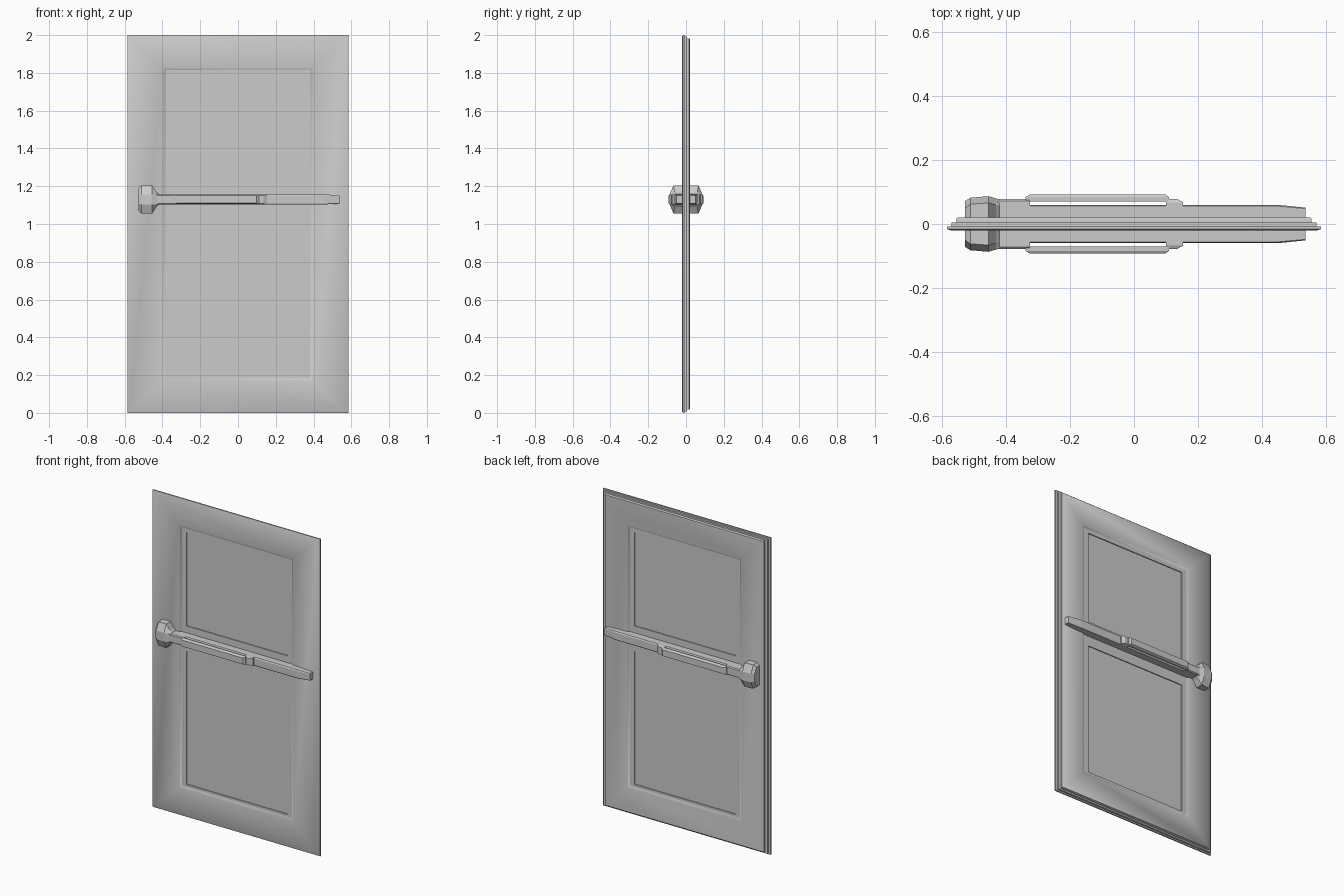
import bpy, bmesh, math

if "Cube" in bpy.data.objects:
    bpy.data.objects.remove(bpy.data.objects["Cube"])

ZC = 1.13  # height of the handle axis


def finish(bm, name, smooth=False):
    bmesh.ops.recalc_face_normals(bm, faces=bm.faces)
    me = bpy.data.meshes.new(name)
    bm.to_mesh(me)
    bm.free()
    ob = bpy.data.objects.new(name, me)
    bpy.context.collection.objects.link(ob)
    if smooth:
        bpy.context.view_layer.objects.active = ob
        ob.select_set(True)
        bpy.ops.object.shade_smooth_by_angle(angle=math.radians(50))
        ob.select_set(False)
    return ob


def loft(bm, sections, caps=True, closed=False):
    """Bridge equal-sized point loops; cap the ends or join last to first."""
    rings = [[bm.verts.new(p) for p in s] for s in sections]
    pairs = list(zip(rings, rings[1:]))
    if closed:
        pairs.append((rings[-1], rings[0]))
    for a, b in pairs:
        n = len(a)
        for i in range(n):
            bm.faces.new((a[i], a[(i + 1) % n], b[(i + 1) % n], b[i]))
    if caps and not closed:
        bm.faces.new(rings[0])
        bm.faces.new(rings[-1])


def rect(hx, z0, z1, y):
    return [(-hx, y, z0), (hx, y, z0), (hx, y, z1), (-hx, y, z1)]


def octagon(x, w, wt, h, hm):
    """Cross-section in yz: half width w, half width at top wt, half heights h and hm."""
    pts = [(w, hm), (wt, h), (-wt, h), (-w, hm), (-w, -hm), (-wt, -h), (wt, -h), (w, -hm)]
    return [(x, y, ZC + z) for y, z in pts]


# door frame: stepped rim outside, sloped moulding inside
bm = bmesh.new()
opening = (0.385, 0.185, 1.815)
mould = (0.40, 0.17, 1.83)
rim = [(0.012, -0.02), (0.0, -0.016), (0.0, -0.008), (0.014, -0.008),
       (0.014, 0.005), (0.03, 0.005), (0.03, 0.017), (0.034, 0.02)]
rings = [rect(*opening, -0.010), rect(*mould, -0.02)]
for d, y in rim:
    rings.append(rect(0.585 - d, d * 0.6, 2 - d * 0.6, y))
rings += [rect(*mould, 0.02), rect(*opening, 0.010)]
loft(bm, rings, closed=True)
finish(bm, "door_frame", True)

# recessed panel surround with two openings
bm = bmesh.new()
xs = [-0.385, -0.352, 0.352, 0.385]
zs = [0.185, 0.20, 1.04, 1.20, 1.79, 1.815]
grid = [[bm.verts.new((x, -0.010, z)) for z in zs] for x in xs]
for i in range(3):
    for j in range(5):
        if not (i == 1 and j in (1, 3)):
            bm.faces.new((grid[i][j], grid[i + 1][j], grid[i + 1][j + 1], grid[i][j + 1]))
ext = bmesh.ops.extrude_face_region(bm, geom=bm.faces[:], use_keep_orig=True)
for v in [g for g in ext["geom"] if isinstance(g, bmesh.types.BMVert)]:
    v.co.y = 0.010
finish(bm, "panel_surround")

# panes
for name, z0, z1 in (("lower_pane", 0.20, 1.04), ("upper_pane", 1.20, 1.79)):
    bm = bmesh.new()
    loft(bm, [rect(0.352, z0, z1, -0.004), rect(0.352, z0, z1, 0.004)])
    finish(bm, name)

# latch bar running through the door, tapered at its free end
bm = bmesh.new()
loft(bm, [octagon(-0.44, 0.06, 0.056, 0.027, 0.021),
          octagon(0.45, 0.06, 0.056, 0.027, 0.021),
          octagon(0.537, 0.051, 0.048, 0.022, 0.018)])
finish(bm, "latch_bar")

# faceted head at the hinge end of the bar
bm = bmesh.new()
loft(bm, [octagon(-0.528, 0.072, 0.050, 0.060, 0.022),
          octagon(-0.512, 0.082, 0.062, 0.075, 0.027),
          octagon(-0.455, 0.087, 0.066, 0.075, 0.027),
          octagon(-0.432, 0.080, 0.060, 0.040, 0.026),
          octagon(-0.420, 0.076, 0.058, 0.028, 0.025)])
finish(bm, "latch_head")


def yz_block(bm, side, steps):
    """Stack of rectangles (x0, x1, half height, y) growing away from the door."""
    loft(bm, [[(x0, side * y, ZC - h), (x1, side * y, ZC - h),
               (x1, side * y, ZC + h), (x0, side * y, ZC + h)] for x0, x1, h, y in steps])


# grips and their mounting blocks on both faces
for side, word in ((-1, "front"), (1, "back")):
    bm = bmesh.new()
    yz_block(bm, side, [(-0.43, -0.325, 0.027, 0.055), (-0.43, -0.325, 0.027, 0.072),
                        (-0.43, -0.33, 0.022, 0.078)])
    yz_block(bm, side, [(0.10, 0.153, 0.027, 0.055), (0.10, 0.153, 0.027, 0.068),
                        (0.10, 0.135, 0.022, 0.078)])
    finish(bm, word + "_grip_mounts")
    bm = bmesh.new()
    yz_block(bm, side, [(-0.34, 0.11, 0.025, 0.070), (-0.34, 0.11, 0.025, 0.084),
                        (-0.325, 0.098, 0.020, 0.0925)])
    finish(bm, word + "_grip")
